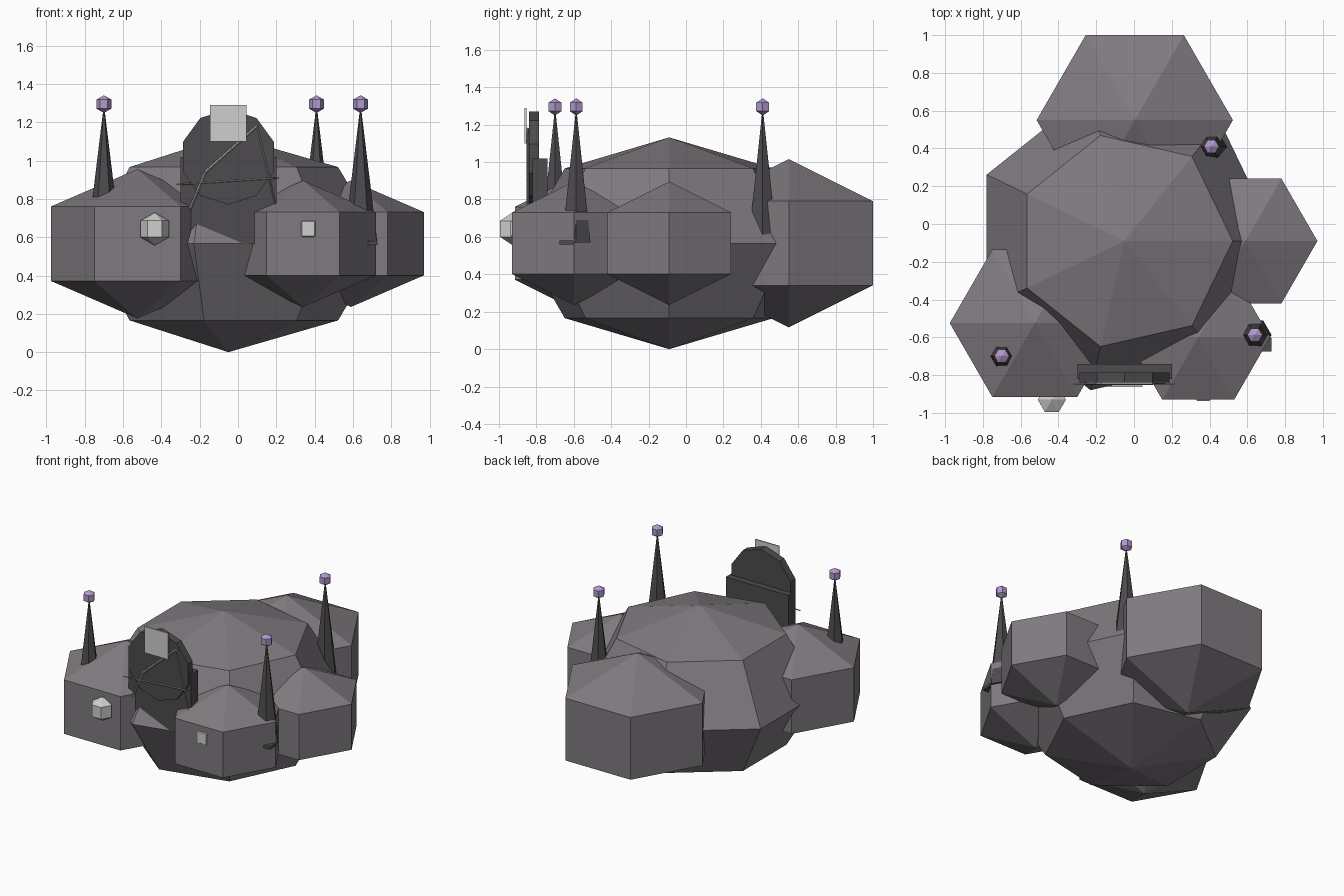
import bpy, bmesh, math
from mathutils import Vector, Matrix

if "Cube" in bpy.data.objects:
    bpy.data.objects.remove(bpy.data.objects["Cube"])


def mat(name, c):
    m = bpy.data.materials.new(name)
    m.diffuse_color = (*c, 1)
    m.use_nodes = True
    m.node_tree.nodes["Principled BSDF"].inputs["Base Color"].default_value = m.diffuse_color
    return m


STONE = mat("stone grey", (0.215, 0.195, 0.215))
DARK = mat("dark grey", (0.075, 0.07, 0.075))
PURPLE = mat("pale purple", (0.44, 0.32, 0.60))
PALE = mat("pale grey", (0.62, 0.62, 0.61))
THREAD = mat("thread grey", (0.42, 0.42, 0.41))


def finish(name, bm, material):
    bmesh.ops.recalc_face_normals(bm, faces=bm.faces)
    me = bpy.data.meshes.new(name)
    bm.to_mesh(me)
    bm.free()
    me.materials.append(material)
    ob = bpy.data.objects.new(name, me)
    bpy.context.collection.objects.link(ob)
    return ob


def ball(name, loc, r, rz, seg, rings, material):
    bm = bmesh.new()
    bmesh.ops.create_uvsphere(bm, u_segments=seg, v_segments=rings, radius=1)
    # make sure one vertex column points along +x
    v = max(bm.verts, key=lambda p: (round(math.hypot(p.co.x, p.co.y), 4)))
    a = math.atan2(v.co.y, v.co.x)
    bmesh.ops.rotate(bm, verts=bm.verts, matrix=Matrix.Rotation(-a, 3, 'Z'))
    bmesh.ops.scale(bm, verts=bm.verts, vec=(r, r, rz))
    bmesh.ops.translate(bm, verts=bm.verts, vec=loc)
    return finish(name, bm, material)


def box(name, lo, hi, material):
    bm = bmesh.new()
    bmesh.ops.create_cube(bm, size=1)
    for v in bm.verts:
        v.co = [lo[i] + (v.co[i] + 0.5) * (hi[i] - lo[i]) for i in range(3)]
    return finish(name, bm, material)


def rod(name, p, q, r, sides, material, r2=None, spin=0.0):
    p, q = Vector(p), Vector(q)
    bm = bmesh.new()
    bmesh.ops.create_cone(bm, cap_ends=True, segments=sides, radius1=r,
                          radius2=r if r2 is None else r2, depth=(q - p).length)
    bmesh.ops.rotate(bm, verts=bm.verts, matrix=Matrix.Rotation(spin, 3, 'Z'))
    rot = Vector((0, 0, 1)).rotation_difference(q - p).to_matrix()
    bmesh.ops.rotate(bm, verts=bm.verts, matrix=rot)
    bmesh.ops.translate(bm, verts=bm.verts, vec=(p + q) / 2)
    return finish(name, bm, material)


# main boulder and its four lobes
ball("main_body", (-0.05, -0.09, 0.566), 0.81, 0.566, 7, 4, STONE)
for name, x, y, r in (("back_lobe", 0.004, 0.55, 0.60), ("right_lobe", 0.59, -0.09, 0.44),
                      ("front_left_lobe", -0.525, -0.525, 0.52),
                      ("front_right_lobe", 0.34, -0.60, 0.44)):
    ball(name, (x, y, 0.566), r, r * 0.75, 6, 3, STONE)

# spires with purple tips
for i, (x, y) in enumerate(((-0.70, -0.70), (0.64, -0.587), (0.41, 0.41))):
    rod(f"spire_{i}", (x, y, 0.57), (x, y, 1.295), 0.088, 6, DARK, 0.0, math.pi / 6)
    ball(f"spire_tip_{i}", (x, y, 1.295), 0.046, 0.046, 6, 3, PURPLE)

# arched doorway: block with ten-sided disc
box("door_block", (-0.30, -0.82, 0.565), (0.20, -0.74, 1.02), DARK)
bm = bmesh.new()
bmesh.ops.create_circle(bm, cap_ends=True, segments=10, radius=0.25)
for v in bm.verts:
    v.co = (v.co.x - 0.05, -0.84, v.co.y + 1.02)
ext = bmesh.ops.extrude_face_region(bm, geom=bm.faces[:])
bmesh.ops.translate(bm, vec=(0, 0.055, 0),
                    verts=[g for g in ext["geom"] if isinstance(g, bmesh.types.BMVert)])
finish("door_disc", bm, DARK)

# pale plate above the door
box("door_plate", (-0.145, -0.863, 1.10), (0.045, -0.854, 1.29), PALE)

# threads across the door
strands = (((-0.25, 0.75), (-0.17, 0.94)), ((-0.17, 0.94), (0.10, 1.18)),
           ((-0.32, 0.875), (0.215, 0.91)), ((0.10, 1.18), (0.195, 0.77)))
for i, (a, b) in enumerate(strands):
    rod(f"thread_{i}", (a[0], -0.846, a[1]), (b[0], -0.846, b[1]),
        0.007 if i < 2 else 0.004, 4, THREAD)

# pale knobs on the front and a small side ledge
ball("left_knob", (-0.435, -0.93, 0.643), 0.086, 0.086, 6, 3, PALE)
ball("right_knob", (0.367, -0.88, 0.645), 0.076, 0.076, 6, 3, PALE)
box("side_ledge", (0.66, -0.675, 0.56), (0.728, -0.60, 0.58), DARK)
